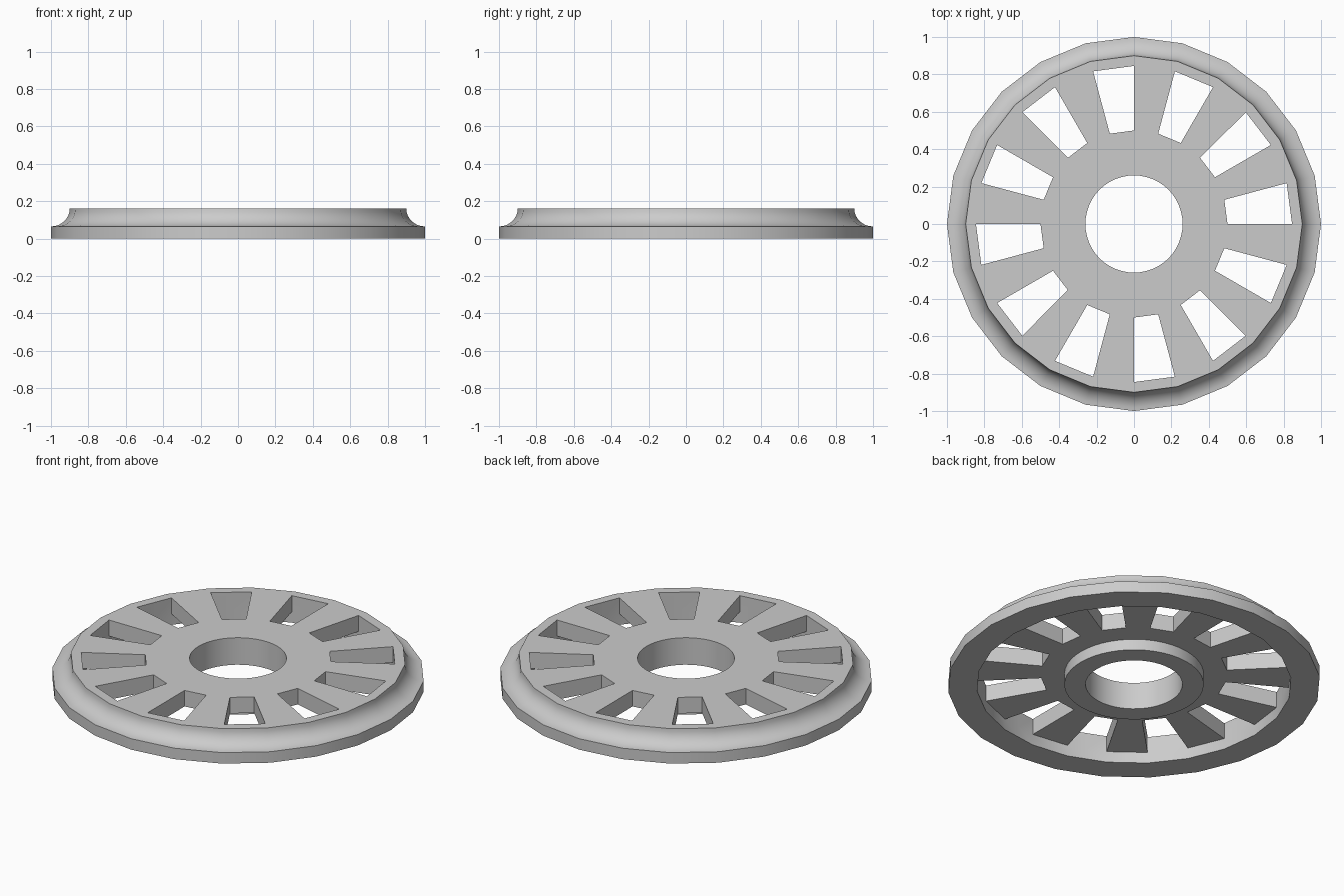
import bpy
import bmesh
from math import cos, sin, pi, radians

cube = bpy.data.objects.get("Cube")
if cube:
    bpy.data.objects.remove(cube, do_unlink=True)

SEG = 48                 # round hub steps; the rim is a polygon of half as many sides
TOP, STEP = 0.16, 0.065  # top face height, and height of ledge and plate underside
HOLE, BOSS, SLOT_IN, SLOT_OUT, CROWN = 0.26, 0.374, 0.5, 0.845, 0.9

grey = bpy.data.materials.new("grey metal")
grey.use_nodes = True
grey.diffuse_color = (0.6, 0.6, 0.6, 1)
grey.node_tree.nodes["Principled BSDF"].inputs["Base Color"].default_value = (0.6, 0.6, 0.6, 1)

bm = bmesh.new()


def ring(radius, z, faceted=True):
    """One loop of vertices; faceted loops keep midpoints on the straight sides."""
    verts = []
    for i in range(SEG):
        a = 2 * pi * i / SEG
        r = radius * cos(2 * pi / SEG) if faceted and i % 2 else radius
        verts.append(bm.verts.new((r * cos(a), r * sin(a), z)))
    return verts


def in_slot(i):
    return i % 4 < 2


def strip(a, b, keep=lambda i: True):
    for i in range(SEG):
        if keep(i):
            j = (i + 1) % SEG
            bm.faces.new((a[i], a[j], b[j], b[i]))


# Hub rings
hole_low, hole_top = ring(HOLE, 0, False), ring(HOLE, TOP, False)
boss_low, boss_top = ring(BOSS, 0, False), ring(BOSS, STEP, False)
# Slot rings
in_top, in_low = ring(SLOT_IN, TOP), ring(SLOT_IN, STEP)
out_top, out_low = ring(SLOT_OUT, TOP), ring(SLOT_OUT, STEP)
# Concave rim moulding, then outer wall and underside
STEPS = 8
cove = []
for k in range(STEPS + 1):
    t = pi / 2 * k / STEPS
    cove.append(ring(1 - (1 - CROWN) * cos(t), TOP - (TOP - STEP) * sin(t)))
rim_low, rim_inner = ring(1, 0), ring(SLOT_OUT, 0)

# Full bands running around the wheel
path = [out_top] + cove + [rim_low, rim_inner, out_low]
for a, b in zip(path, path[1:]):
    strip(a, b)
path = [in_low, boss_top, boss_low, hole_low, hole_top, in_top]
for a, b in zip(path, path[1:]):
    strip(a, b)

# Spokes between the slots, and the slot walls
strip(in_top, out_top, lambda i: not in_slot(i))
strip(out_low, in_low, lambda i: not in_slot(i))
strip(in_low, in_top, in_slot)
strip(out_top, out_low, in_slot)
for i in range(0, SEG, 2):
    bm.faces.new((in_low[i], in_top[i], out_top[i], out_low[i]))

bmesh.ops.recalc_face_normals(bm, faces=bm.faces)
mesh = bpy.data.meshes.new("spoked_wheel")
bm.to_mesh(mesh)
bm.free()
mesh.materials.append(grey)

wheel = bpy.data.objects.new("spoked_wheel", mesh)
bpy.context.collection.objects.link(wheel)
bpy.context.view_layer.objects.active = wheel
wheel.select_set(True)
bpy.ops.object.shade_smooth_by_angle(angle=radians(30))
